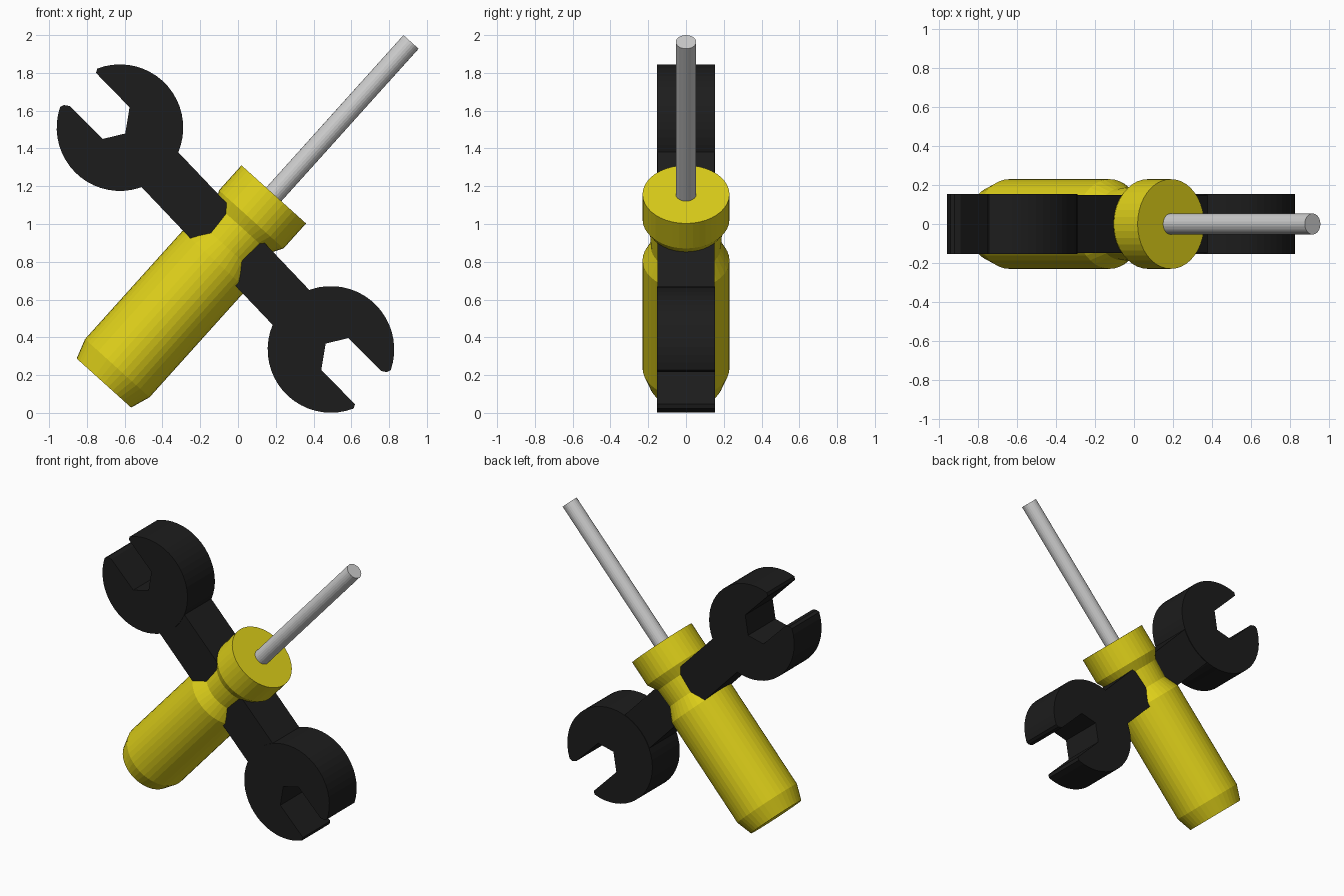
import bpy, bmesh
from math import sin, cos, radians, pi
from mathutils import Matrix, Vector

if "Cube" in bpy.data.objects:
    bpy.data.objects.remove(bpy.data.objects["Cube"])


def material(name, rgb):
    m = bpy.data.materials.new(name)
    m.diffuse_color = (*rgb, 1)
    m.use_nodes = True
    m.node_tree.nodes["Principled BSDF"].inputs["Base Color"].default_value = m.diffuse_color
    return m


yellow = material("yellow_plastic", (0.72, 0.62, 0.01))
black = material("black_metal", (0.012, 0.012, 0.012))


def finish(bm, name, mat=None):
    bmesh.ops.recalc_face_normals(bm, faces=bm.faces)
    me = bpy.data.meshes.new(name)
    bm.to_mesh(me)
    bm.free()
    ob = bpy.data.objects.new(name, me)
    bpy.context.collection.objects.link(ob)
    if mat:
        me.materials.append(mat)
    return ob


# Screwdriver axis: starts at the handle butt and leans 42 degrees to the right
AXIS = Matrix.Translation((-0.71, 0, 0.158)) @ Matrix.Rotation(radians(42), 4, 'Y')


def lathe(name, profile, sides, mat=None):
    bm = bmesh.new()
    rings = [[bm.verts.new(AXIS @ Vector((r * cos(2 * pi * i / sides), r * sin(2 * pi * i / sides), h)))
              for i in range(sides)] for r, h in profile]
    for a, b in zip(rings, rings[1:]):
        for i in range(sides):
            j = (i + 1) % sides
            bm.faces.new((a[i], a[j], b[j], b[i]))
    bm.faces.new(rings[0])
    bm.faces.new(rings[-1])
    return finish(bm, name, mat)


def plate(name, outline, half, mat):
    bm = bmesh.new()
    face = bm.faces.new([bm.verts.new((x, -half, z)) for x, z in outline])
    new = bmesh.ops.extrude_face_region(bm, geom=[face])["geom"]
    bmesh.ops.translate(bm, vec=(0, 2 * half, 0),
                        verts=[v for v in new if isinstance(v, bmesh.types.BMVert)])
    return finish(bm, name, mat)


# Screwdriver handle with chamfered butt, neck and collar
lathe("screwdriver_handle", [(0.194, 0), (0.23, 0.106), (0.23, 0.875), (0.186, 0.97),
                             (0.192, 1.10), (0.23, 1.166), (0.23, 1.344)], 40, yellow)

# Screwdriver shaft
lathe("screwdriver_shaft", [(0.054, 1.30), (0.054, 2.43)], 24)

# Wrench jaws: round head with a hexagonal slot, the second turned by half a turn
R = 0.335
arc = [(R * cos(radians(a)), R * sin(radians(a)))
       for a in [111 - 310 * i / 44 for i in range(45)]]
slot = [(-0.297, 0.12), (-0.265, 0.114), (-0.092, -0.06), (0.028, -0.031),
        (0.051, 0.108), (-0.127, 0.29)]
top, bottom = Vector((-0.625, 1.51)), Vector((0.492, 0.336))
for name, c, s in (("upper_wrench_jaw", top, 1), ("lower_wrench_jaw", bottom, -1)):
    plate(name, [(c.x + s * x, c.y + s * z) for x, z in arc + slot], 0.154, black)

# Wrench bar between the two jaws
d = (bottom - top).normalized()
n = Vector((-d.y, d.x)) * 0.134
a, b = top + d * 0.22, bottom - d * 0.22
plate("wrench_bar", [a + n, b + n, b - n, a - n], 0.15, black)
